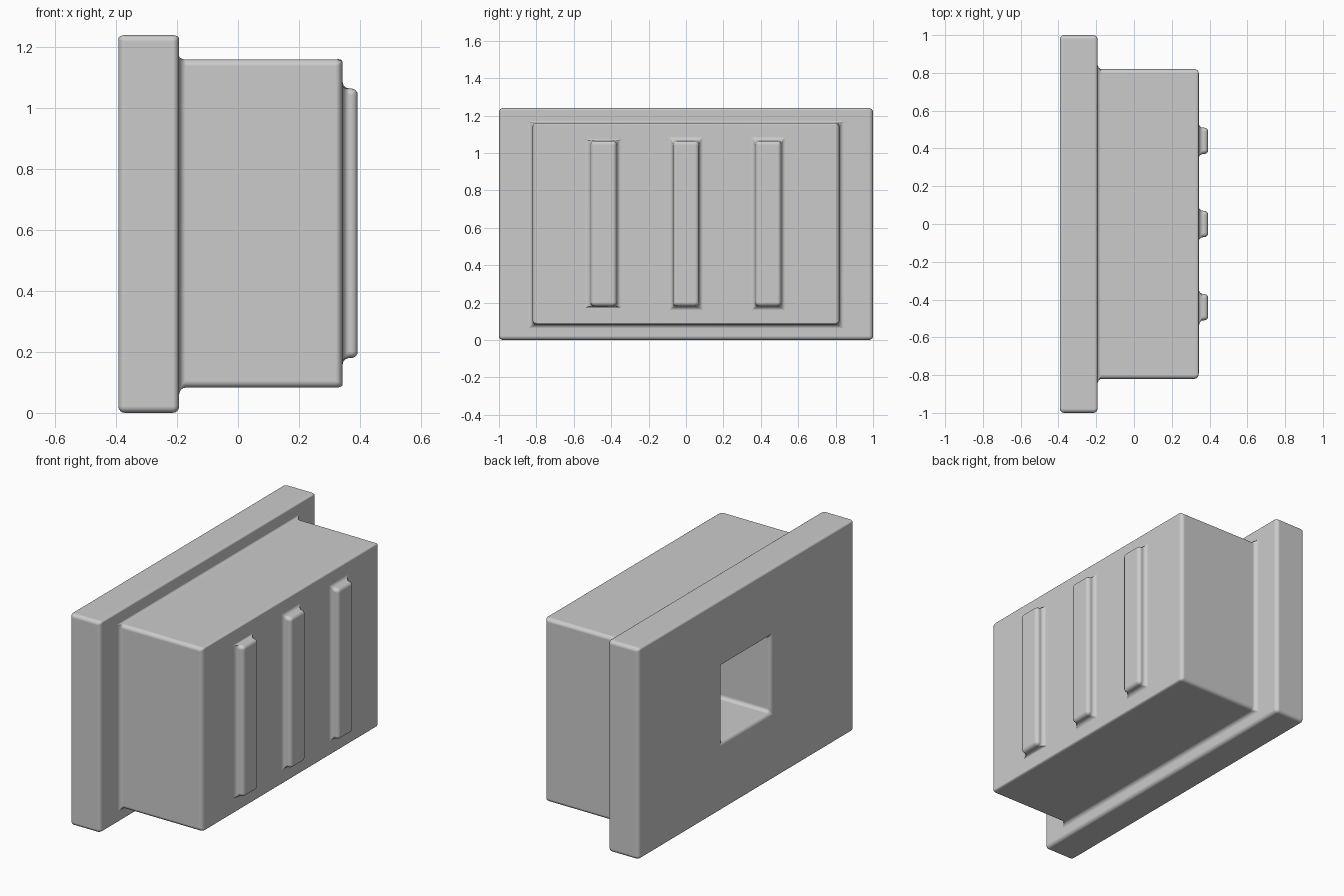
import bpy
import bmesh
from mathutils import Matrix, Vector

default = bpy.data.objects.get("Cube")
if default:
    bpy.data.objects.remove(default, do_unlink=True)

grey = bpy.data.materials.new("neutral_grey")
grey.use_nodes = True
colour = (0.6, 0.6, 0.6, 1)
grey.diffuse_color = colour
grey.node_tree.nodes["Principled BSDF"].inputs["Base Color"].default_value = colour


def box(name, low, high):
    """Box between two opposite corners."""
    low, high = Vector(low), Vector(high)
    bm = bmesh.new()
    bmesh.ops.create_cube(bm, size=1, matrix=Matrix.Translation((low + high) / 2)
                          @ Matrix.Diagonal((*(high - low), 1)))
    mesh = bpy.data.meshes.new(name)
    bm.to_mesh(mesh)
    bm.free()
    mesh.materials.append(grey)
    obj = bpy.data.objects.new(name, mesh)
    bpy.context.collection.objects.link(obj)
    return obj


def activate(obj):
    bpy.ops.object.select_all(action="DESELECT")
    obj.select_set(True)
    bpy.context.view_layer.objects.active = obj


def combine(target, tool, operation):
    """Apply a boolean and discard the tool."""
    mod = target.modifiers.new(operation.lower(), "BOOLEAN")
    mod.operation, mod.object, mod.solver = operation, tool, "EXACT"
    activate(target)
    bpy.ops.object.modifier_apply(modifier=mod.name)
    bpy.data.objects.remove(tool, do_unlink=True)


# Wide flange with the main block in front of it
housing = box("flanged_housing", (-0.393, -1, 0), (-0.193, 1, 1.24))
combine(housing, box("block", (-0.25, -0.82, 0.083), (0.343, 0.82, 1.16)), "UNION")

# Three upright ribs
for y in (-0.44, 0, 0.44):
    combine(housing, box("rib", (0.25, y - 0.07, 0.18), (0.393, y + 0.07, 1.065)), "UNION")

# Square socket in the flange
combine(housing, box("socket_cutter", (-0.5, -0.225, 0.4), (0.14, 0.225, 0.85)), "DIFFERENCE")

# Rounded edges and fillets
bevel = housing.modifiers.new("rounded_edges", "BEVEL")
bevel.width, bevel.segments = 0.022, 4
bevel.limit_method = "ANGLE"
bevel.harden_normals = True
activate(housing)
bpy.ops.object.shade_smooth_by_angle()
